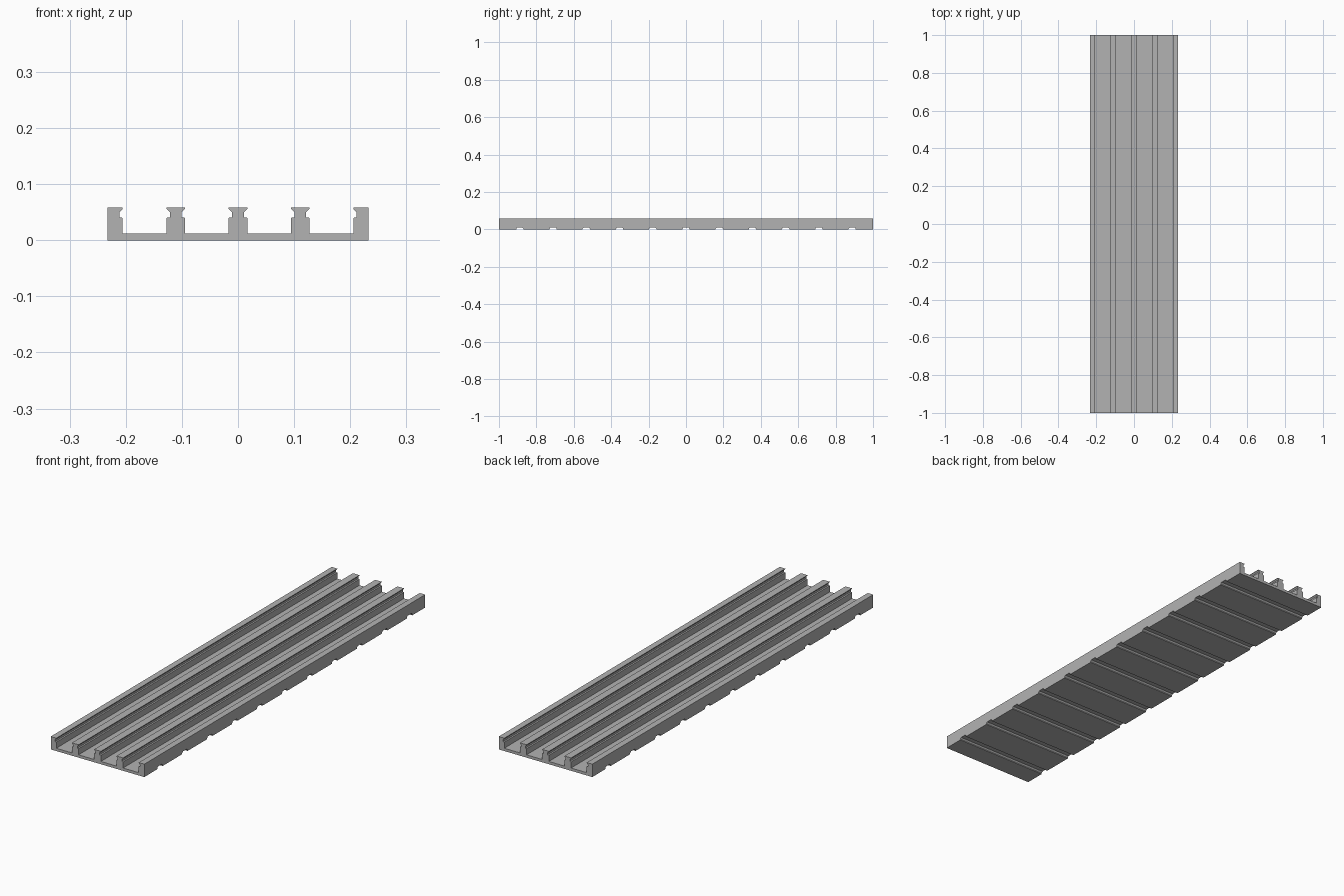
import bpy
import bmesh

cube = bpy.data.objects.get("Cube")
if cube:
    bpy.data.objects.remove(cube, do_unlink=True)

grey = bpy.data.materials.new("plain grey")
grey.use_nodes = True
grey.diffuse_color = (0.45, 0.45, 0.45, 1)
grey.node_tree.nodes["Principled BSDF"].inputs["Base Color"].default_value = (0.45, 0.45, 0.45, 1)

HALF_WIDTH, FLOOR, PITCH = 0.233, 0.0125, 0.111
# One side of a rail: distance from the rail's middle, and height
RAIL_SIDE = [(0.0165, FLOOR), (0.0165, 0.04), (0.0105, 0.041),
             (0.0105, 0.05), (0.0165, 0.056), (0.0165, 0.058)]


def extrude(name, points, axis, half):
    """Extrude a closed profile symmetrically along x or y."""
    bm = bmesh.new()
    place = (lambda p: (p[0], -half, p[1])) if axis == "y" else (lambda p: (-half, p[0], p[1]))
    face = bm.faces.new([bm.verts.new(place(p)) for p in points])
    moved = bmesh.ops.extrude_face_region(bm, geom=[face])["geom"]
    offset = (0, 2 * half, 0) if axis == "y" else (2 * half, 0, 0)
    bmesh.ops.translate(bm, vec=offset, verts=[v for v in moved if isinstance(v, bmesh.types.BMVert)])
    bmesh.ops.recalc_face_normals(bm, faces=bm.faces)
    mesh = bpy.data.meshes.new(name)
    bm.to_mesh(mesh)
    bm.free()
    mesh.materials.append(grey)
    obj = bpy.data.objects.new(name, mesh)
    bpy.context.collection.objects.link(obj)
    return obj


# Tray cross-section: outer wall, three rails, outer wall
section = [(-HALF_WIDTH, 0), (-HALF_WIDTH, 0.058)]
for i in range(-2, 3):
    middle = i * PITCH
    if i > -2:
        section += [(middle - d, z) for d, z in RAIL_SIDE]
    if i < 2:
        section += [(middle + d, z) for d, z in reversed(RAIL_SIDE)]
section += [(HALF_WIDTH, 0.058), (HALF_WIDTH, 0)]
tray = extrude("grooved_tray", section, "y", 1.0)

# Cross grooves cut along the underside
GROOVE = [(-0.019, -0.005), (-0.019, 0.004), (-0.014, 0.0105),
          (0.014, 0.0105), (0.019, 0.004), (0.019, -0.005)]
cutter = extrude("groove_cutter", GROOVE, "x", HALF_WIDTH + 0.05)
for vert in cutter.data.vertices:
    vert.co.y -= 5 * 0.1777
repeat = cutter.modifiers.new("Repeat", "ARRAY")
repeat.count = 11
repeat.use_relative_offset = False
repeat.use_constant_offset = True
repeat.constant_offset_displace = (0, 0.1777, 0)
cutter.hide_render = True
cutter.hide_set(True)

cut = tray.modifiers.new("Underside grooves", "BOOLEAN")
cut.operation = "DIFFERENCE"
cut.solver = "EXACT"
cut.object = cutter
